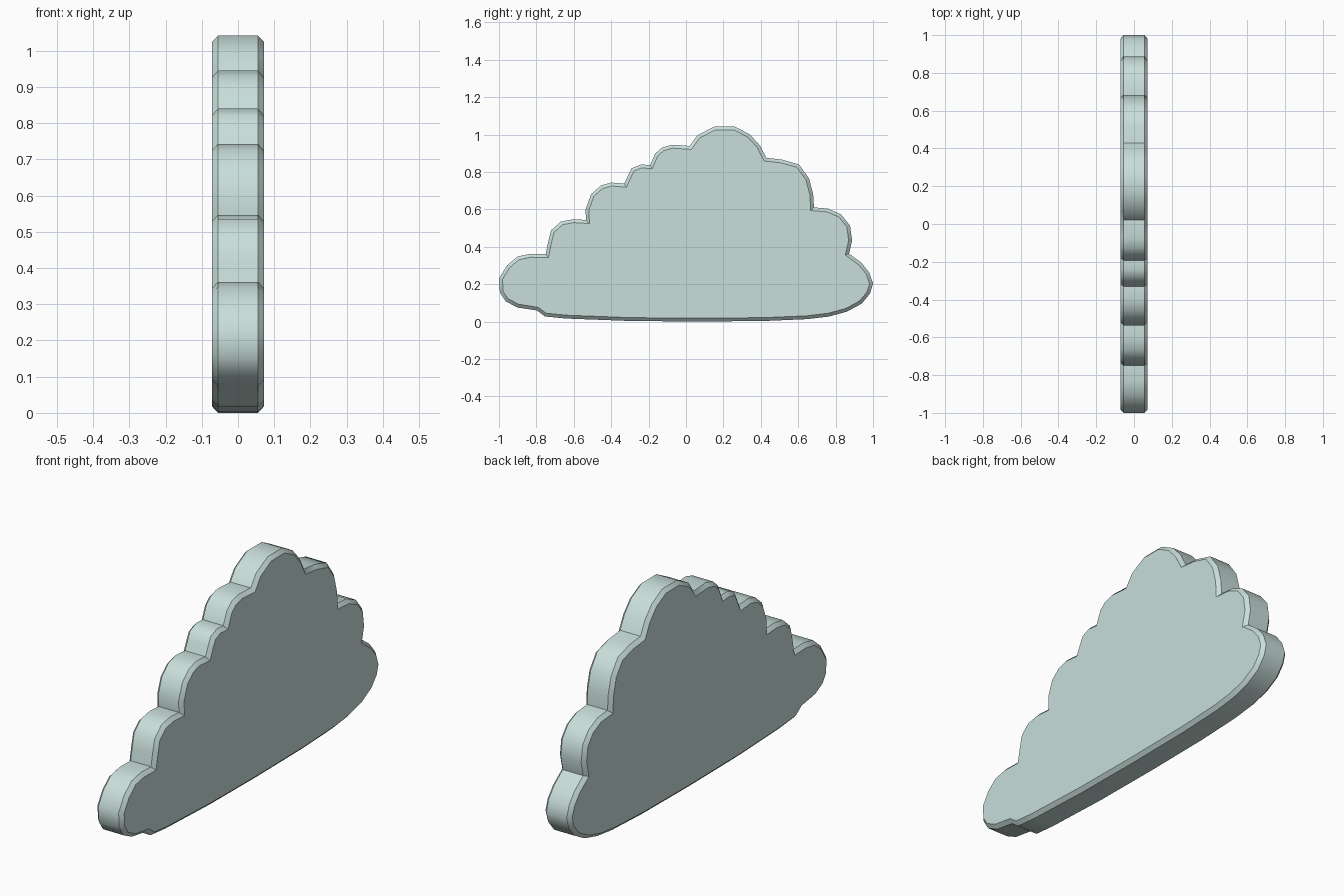
import bpy, bmesh, math
from mathutils import Vector

if "Cube" in bpy.data.objects:
    bpy.data.objects.remove(bpy.data.objects["Cube"])

# Cloud outline in (y, z), one row per puff, ending at the notch after it
LOBES = [
    [(-.995, .155), (-1, .23), (-.957, .30), (-.90, .348), (-.83, .362), (-.75, .36)],
    [(-.738, .42), (-.722, .487), (-.668, .535), (-.60, .547), (-.535, .543)],
    [(-.537, .60), (-.508, .68), (-.455, .727), (-.40, .743), (-.33, .737)],
    [(-.31, .78), (-.29, .82), (-.24, .84), (-.192, .836)],
    [(-.165, .898), (-.128, .93), (-.075, .945), (.02, .939)],
    [(.06, .995), (.15, 1.042), (.262, 1.042), (.342, 1.0), (.396, .94), (.43, .875)],
    [(.513, .866), (.604, .84), (.658, .765), (.68, .68), (.684, .61)],
    [(.76, .604), (.83, .572), (.877, .513), (.888, .433), (.872, .363)],
    [(.936, .316), (.98, .262), (1, .203), (.984, .15), (.94, .096), (.861, .053)],
    # flat underside
    [(.765, .027), (.65, .013), (.42, .003), (.06, 0), (-.30, .003), (-.64, .016),
     (-.754, .027), (-.797, .059), (-.90, .075), (-.963, .107)],
]
outline = [Vector(p) for lobe in LOBES for p in lobe]


def inset(points, dist):
    """Mitred inward offset of a clockwise loop."""
    result = []
    for i, p in enumerate(points):
        a = (p - points[i - 1]).normalized()
        b = (points[(i + 1) % len(points)] - p).normalized()
        na, nb = Vector((a.y, -a.x)), Vector((b.y, -b.x))
        result.append(p + (na + nb) * dist / (1 + na.dot(nb)))
    return result


# Slab with chamfered rims: four loops joined by walls, capped at both ends
inner = inset(outline, .018)
bm = bmesh.new()
rings = [[bm.verts.new((x, p.x, p.y)) for p in loop]
         for x, loop in ((-.072, inner), (-.055, outline), (.055, outline), (.072, inner))]
for r, s in zip(rings, rings[1:]):
    for i in range(len(r)):
        j = (i + 1) % len(r)
        bm.faces.new((r[i], r[j], s[j], s[i]))
bm.faces.new(rings[0])
bm.faces.new(rings[-1])
bmesh.ops.recalc_face_normals(bm, faces=bm.faces)
mesh = bpy.data.meshes.new("cloud")
bm.to_mesh(mesh)
bm.free()

cloud = bpy.data.objects.new("cloud", mesh)
bpy.context.collection.objects.link(cloud)
mat = bpy.data.materials.new("pale blue green")
mat.diffuse_color = (.58, .73, .70, 1)
mat.use_nodes = True
mat.node_tree.nodes["Principled BSDF"].inputs["Base Color"].default_value = mat.diffuse_color
mesh.materials.append(mat)

# Smooth puffs, crisp notches and chamfers
bpy.context.view_layer.objects.active = cloud
cloud.select_set(True)
bpy.ops.object.shade_smooth_by_angle(angle=math.radians(42))
